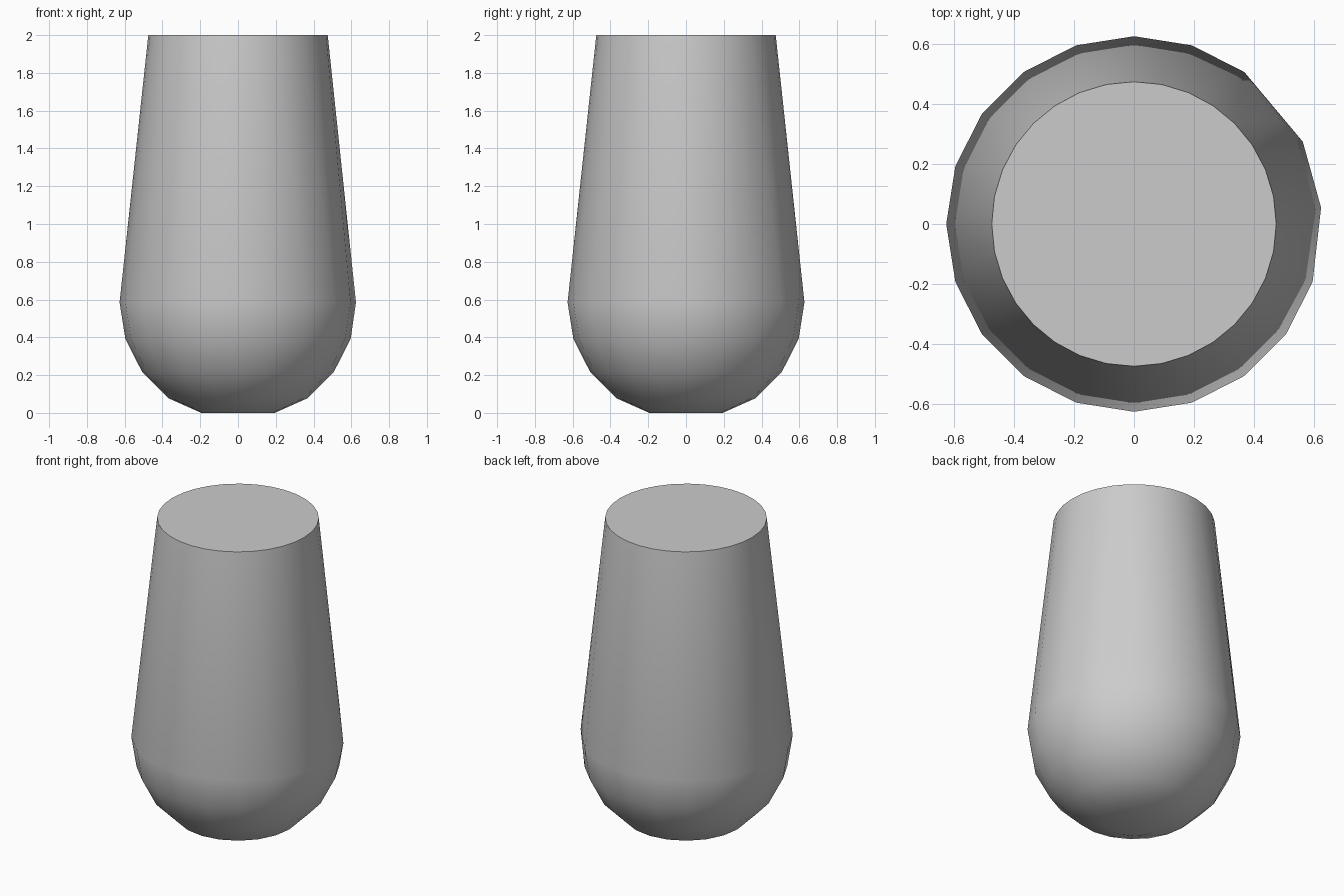
import bpy, bmesh, math

if "Cube" in bpy.data.objects:
    bpy.data.objects.remove(bpy.data.objects["Cube"])

R, CZ, H, TOP_R = 0.627, 0.585, 2.0, 0.475

grey = bpy.data.materials.new("plain grey")
grey.diffuse_color = (0.6, 0.6, 0.6, 1)
grey.use_nodes = True
grey.node_tree.nodes["Principled BSDF"].inputs["Base Color"].default_value = grey.diffuse_color

bm = bmesh.new()


def ring(radius, z, angles):
    for a in angles:
        t = math.radians(a)
        bm.verts.new((radius * math.cos(t), radius * math.sin(t), z))


# Flat round top
ring(TOP_R, H, [i * 360 / 32 for i in range(32)])

# Faceted ball end: latitude rings, flattened on the ground
steps = [i * 18 for i in range(20)]
uneven = [5, 26] + steps[3:]          # slightly chipped widest ring
for lat in (18, 0, -18, -36, -54, -72):
    t = math.radians(lat)
    z = max(0.0, CZ + R * math.sin(t))
    ring(R * math.cos(t), z, uneven if lat == 0 else steps)

# Wrap both ends in one convex skin
res = bmesh.ops.convex_hull(bm, input=bm.verts[:])
extra = {v for v in res["geom_interior"] + res["geom_unused"]
         if isinstance(v, bmesh.types.BMVert)}
bmesh.ops.delete(bm, geom=list(extra), context='VERTS')
bmesh.ops.dissolve_limit(bm, angle_limit=math.radians(0.5),
                         verts=bm.verts[:], edges=bm.edges[:])
bmesh.ops.recalc_face_normals(bm, faces=bm.faces[:])

mesh = bpy.data.meshes.new("tapered_body")
bm.to_mesh(mesh)
bm.free()
mesh.materials.append(grey)
body = bpy.data.objects.new("tapered_body", mesh)
bpy.context.collection.objects.link(body)

# Soft sides, crisp top rim
bpy.context.view_layer.objects.active = body
body.select_set(True)
bpy.ops.object.shade_smooth_by_angle(angle=math.radians(30))
